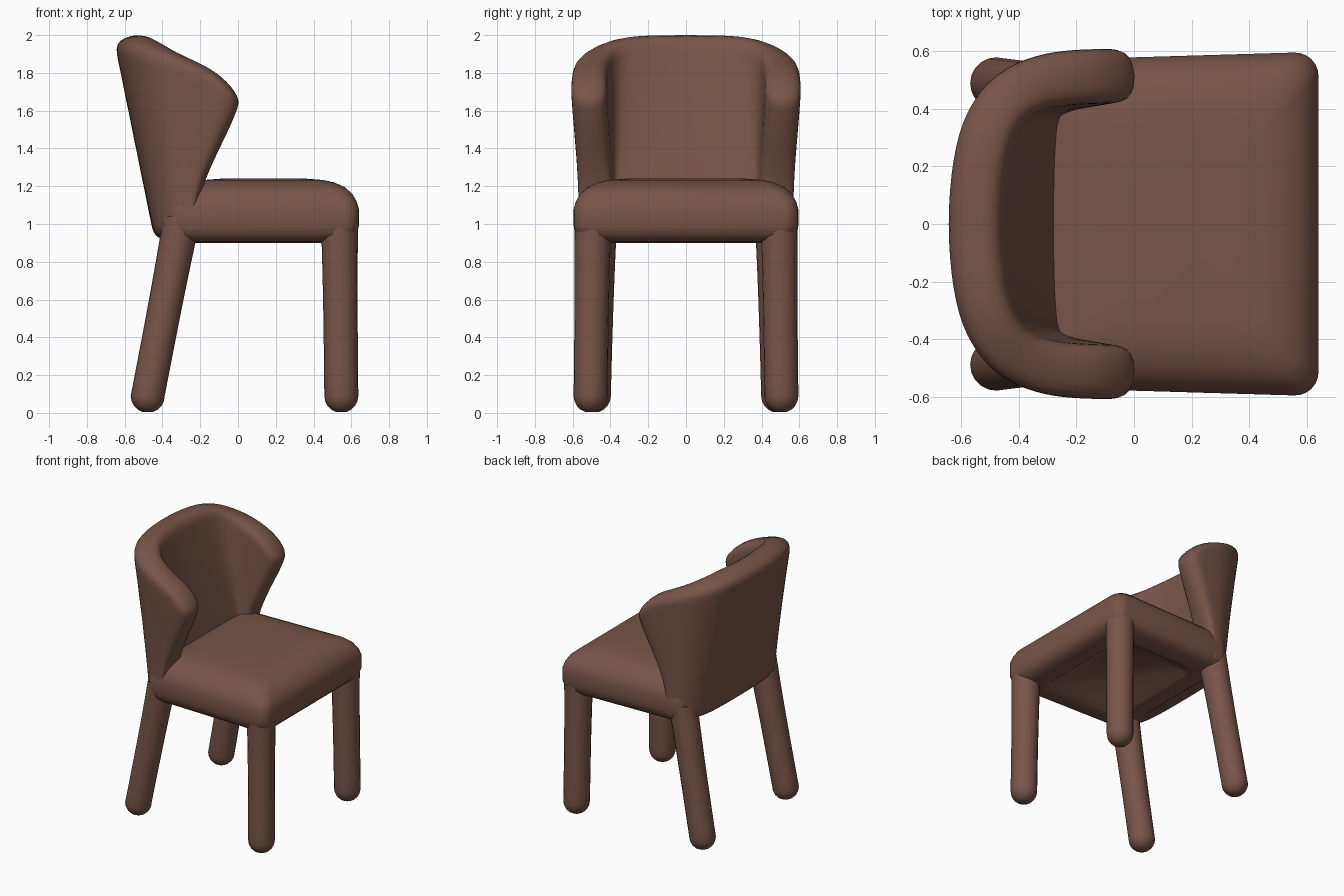
import bpy, bmesh, math
from mathutils import Vector

old = bpy.data.objects.get("Cube")
if old:
    bpy.data.objects.remove(old, do_unlink=True)

brown = bpy.data.materials.new("brown_upholstery")
brown.use_nodes = True
colour = (0.19, 0.09, 0.065, 1)
brown.diffuse_color = colour
brown.node_tree.nodes["Principled BSDF"].inputs["Base Color"].default_value = colour


def make_object(name, bm, angle=60):
    bmesh.ops.recalc_face_normals(bm, faces=bm.faces)
    mesh = bpy.data.meshes.new(name)
    bm.to_mesh(mesh)
    bm.free()
    mesh.materials.append(brown)
    obj = bpy.data.objects.new(name, mesh)
    bpy.context.collection.objects.link(obj)
    bpy.ops.object.select_all(action="DESELECT")
    obj.select_set(True)
    bpy.context.view_layer.objects.active = obj
    bpy.ops.object.shade_smooth_by_angle(angle=math.radians(angle))
    return obj


def loft(name, rings):
    """Skin a stack of closed rings and cap both ends."""
    bm = bmesh.new()
    rows = [[bm.verts.new(p) for p in ring] for ring in rings]
    n = len(rows[0])
    for a, b in zip(rows, rows[1:]):
        for i in range(n):
            j = (i + 1) % n
            bm.faces.new((a[i], a[j], b[j], b[i]))
    bm.faces.new(rows[0])
    bm.faces.new(rows[-1])
    return make_object(name, bm)


def rounded_ring(x0, x1, half_y, z, inset, radius, taper=0.0):
    """Rounded rectangle, narrowing towards the back by taper."""
    x0, x1, half_y = x0 + inset, x1 - inset, half_y - inset
    corners = [(x1, 1), (x0, 1), (x0, -1), (x1, -1)]
    ring = []
    for k, (cx, sy) in enumerate(corners):
        sx = 1 if cx == x1 else -1
        for i in range(7):
            a = math.radians(90 * k + 15 * i)
            x = cx - sx * radius + radius * math.cos(a)
            y = sy * (half_y - radius) + radius * math.sin(a)
            ring.append((x, y * (1 - taper * (x1 - x)), z))
    return ring


# Seat cushion: softly domed top, tight lower edge, shallow recess underneath
seat_profile = [(0.93, 0.21), (0.902, 0.185), (0.9, 0.15), (0.905, 0.09), (0.918, 0.04),
                (0.945, 0.012), (0.99, 0), (1.08, 0), (1.12, 0.012), (1.16, 0.035),
                (1.195, 0.075), (1.22, 0.13), (1.233, 0.19), (1.24, 0.28)]
loft("seat", [rounded_ring(-0.37, 0.64, 0.597, z, d, 0.085, 0.05)
              for z, d in seat_profile])


# Legs: round columns with domed feet, flaring a little where they meet the seat
def leg(name, foot, top):
    foot, top = Vector(foot), Vector(top)
    r = 0.09
    rings = []

    def ring(c, radius):
        rings.append([(c.x + radius * math.cos(a), c.y + radius * math.sin(a), c.z)
                      for a in (math.tau * i / 20 for i in range(20))])
    for i in range(1, 6):
        a = math.radians(18 * i)
        ring(foot + Vector((0, 0, r * (1 - math.cos(a)))), r * math.sin(a))
    for i in range(1, 13):
        t = i / 12
        c = foot.lerp(top, t)
        c.z = foot.z + r + (top.z - foot.z - r) * t
        ring(c, r + 0.01 * t ** 3)
    loft(name, rings)


for side, s in (("left", 1), ("right", -1)):
    leg("front_leg_" + side, (0.547, 0.505 * s, 0), (0.537, 0.493 * s, 1.06))
    leg("back_leg_" + side, (-0.478, 0.488 * s, 0), (-0.295, 0.463 * s, 1.04))

# Wraparound backrest: sheet between a lower and an upper edge, then thickened
lower = [(-0.328, 0), (-0.328, 0.2), (-0.325, 0.33), (-0.314, 0.405),
         (-0.288, 0.45), (-0.255, 0.47), (-0.225, 0.477), (-0.2, 0.48)]
upper = [(-0.572, 0, 2), (-0.553, 0.22, 2), (-0.512, 0.36, 1.988), (-0.43, 0.46, 1.953),
         (-0.31, 0.503, 1.9), (-0.2, 0.514, 1.853), (-0.09, 0.517, 1.795),
         (0.022, 0.517, 1.665)]
ROWS = 10
LAST = len(lower) - 1
bm = bmesh.new()
columns, weights = [], []
for k in range(-LAST, LAST + 1):
    i, s = abs(k), (-1 if k < 0 else 1)
    u = i / LAST
    lo, hi = Vector((*lower[i], 0.92)), Vector(upper[i])
    column = []
    for j in range(ROWS + 1):
        t = j / ROWS
        p = lo.lerp(hi, t)
        # Hollow the front edge of the wing and slim its waist above the seat
        hollow = t * (1 - t) ** 2
        p.x -= 0.45 * hollow * u ** 3
        p.y -= 0.06 * hollow * u
        column.append(bm.verts.new((p.x, p.y * s, p.z)))
        weights.append(0.84 + 0.16 * (1 - t) * (1 - u * u) - 0.6 * hollow * u * u)
    columns.append(column)
for a, b in zip(columns, columns[1:]):
    for j in range(ROWS):
        bm.faces.new((a[j], b[j], b[j + 1], a[j + 1]))
back = make_object("backrest", bm, 180)
padding = back.vertex_groups.new(name="padding")
for index, weight in enumerate(weights):
    padding.add([index], weight, "REPLACE")
solid = back.modifiers.new("thickness", "SOLIDIFY")
solid.thickness = 0.225
solid.offset = 0
solid.vertex_group = padding.name
soft = back.modifiers.new("soft_edges", "SUBSURF")
soft.levels = soft.render_levels = 2
